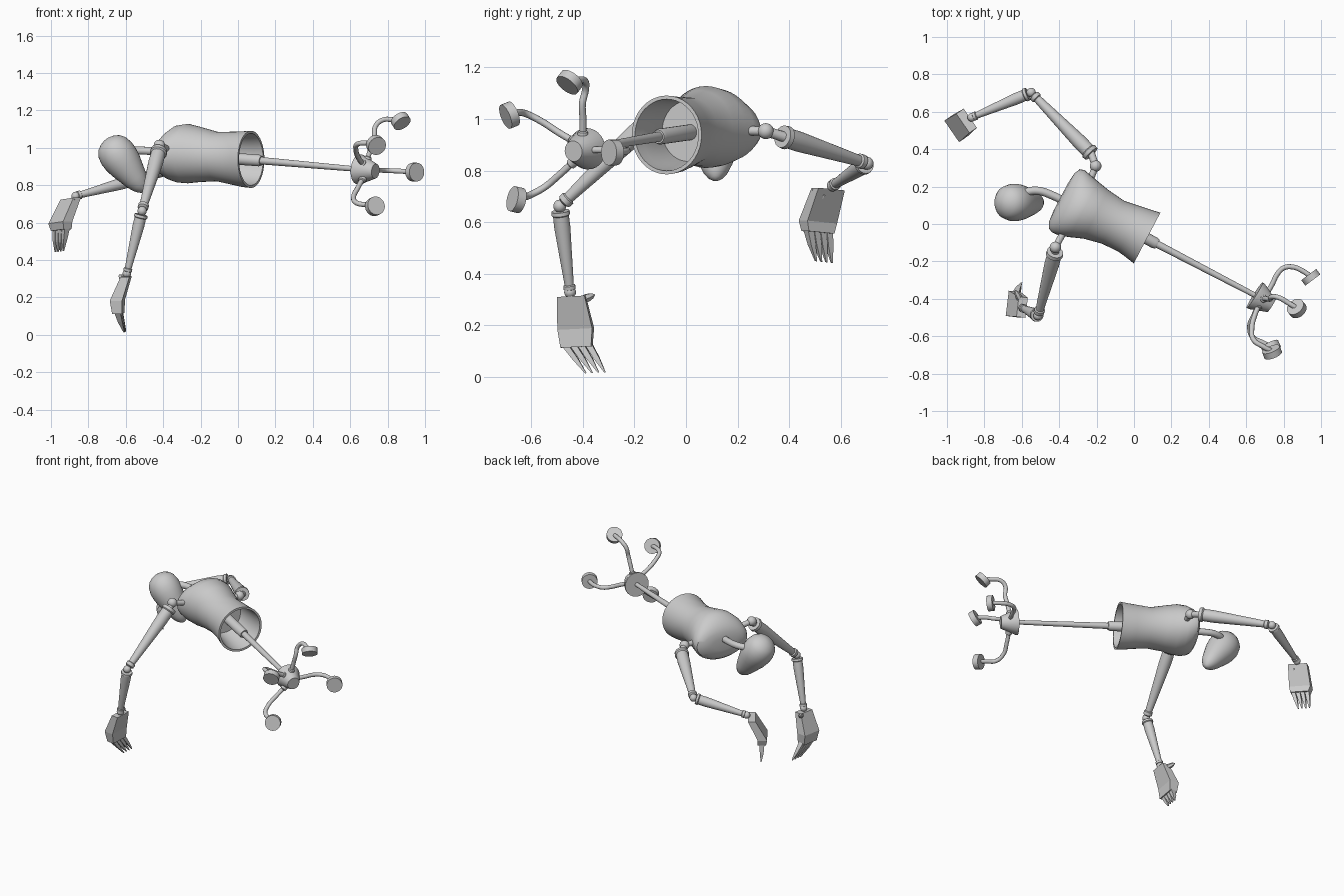
import bpy, bmesh
from math import sin, cos, pi, radians
from mathutils import Vector as V

if "Cube" in bpy.data.objects:
    bpy.data.objects.remove(bpy.data.objects["Cube"])


def finish(name, bm, smooth=True):
    bmesh.ops.recalc_face_normals(bm, faces=bm.faces)
    me = bpy.data.meshes.new(name)
    bm.to_mesh(me)
    bm.free()
    ob = bpy.data.objects.new(name, me)
    bpy.context.collection.objects.link(ob)
    if smooth:
        bpy.ops.object.select_all(action='DESELECT')
        ob.select_set(True)
        bpy.context.view_layer.objects.active = ob
        bpy.ops.object.shade_smooth_by_angle(angle=radians(35))
    return ob


def loft(name, rings, smooth=True):
    """Skin a list of rings and cap both ends."""
    bm = bmesh.new()
    vs = [[bm.verts.new(p) for p in r] for r in rings]
    n = len(vs[0])
    for a, b in zip(vs, vs[1:]):
        for i in range(n):
            j = (i + 1) % n
            bm.faces.new((a[i], a[j], b[j], b[i]))
    bm.faces.new(vs[0])
    bm.faces.new(vs[-1])
    return finish(name, bm, smooth)


def lathe(name, p0, p1, profile, n=24):
    """Turned part on the line p0-p1; profile = (fraction, radius)."""
    p0, p1 = V(p0), V(p1)
    q = (p1 - p0).to_track_quat('Z', 'Y')
    return loft(name, [[p0.lerp(p1, t) + q @ V((r * cos(2 * pi * i / n), r * sin(2 * pi * i / n), 0))
                        for i in range(n)] for t, r in profile])


def ball(name, p, r):
    bm = bmesh.new()
    bmesh.ops.create_uvsphere(bm, u_segments=20, v_segments=12, radius=r)
    bmesh.ops.translate(bm, verts=bm.verts, vec=V(p))
    return finish(name, bm)


def tube(name, pts, r):
    """Bent tube through the points."""
    cu = bpy.data.curves.new(name, 'CURVE')
    cu.dimensions = '3D'
    cu.bevel_depth = r
    cu.bevel_resolution = 3
    cu.use_fill_caps = True
    cu.resolution_u = 8
    sp = cu.splines.new('BEZIER')
    sp.bezier_points.add(len(pts) - 1)
    for b, p in zip(sp.bezier_points, pts):
        b.co = p
        b.handle_left_type = b.handle_right_type = 'AUTO'
    ob = bpy.data.objects.new(name, cu)
    bpy.context.collection.objects.link(ob)
    return ob


# Hollow torso: sections (distance from waist, side shift, centre z, side radius, z radius)
mouth = V((0.07, -0.075, 0))
axis = V((0.885, -0.465, 0)).normalized()
side = V((0.465, 0.885, 0)).normalized()
sections = [(.0, 0, .938, .153, .153), (.05, 0, .939, .144, .149), (.1, 0, .943, .136, .143),
            (.2, -.01, .953, .129, .132), (.3, -.015, .964, .146, .147), (.37, -.022, .969, .167, .159),
            (.425, -.025, .967, .182, .153), (.465, -.022, .959, .188, .132),
            (.49, -.02, .953, .178, .108), (.505, -.02, .95, .145, .078), (.511, -.02, .948, .08, .04)]


def section(s, shift, z, ra, rb, inset=0, n=40):
    c = mouth - axis * s + side * shift + V((0, 0, z))
    return [c + side * (ra - inset) * cos(2 * pi * i / n) + V((0, 0, (rb - inset) * sin(2 * pi * i / n)))
            for i in range(n)]


inner = [section(*s, inset=.014) for s in reversed(sections[:4])]
loft("torso", inner + [section(*s) for s in sections])

# Spine rod and socket
pelvis, tip = V((.645, -.38, .885)), V((.735, -.437, .875))
lathe("spine_socket", (-.13, .025, .95), (.125, -.108, .931),
      [(0, .031), (.95, .031), (1, .026)])
lathe("spine_rod", (.10, -.095, .933), pelvis, [(0, .02), (1, .014)])

# Pelvis cone
lathe("pelvis", pelvis, tip, [(0, .072), (0, .08), (.12, .08), (1, .04)], 28)

# Bent legs with disc feet: path, disc centre, disc normal
legs = {
    "upper": ([(.69, -.40, .93), (.71, -.40, 1.0), (.728, -.402, 1.06), (.735, -.39, 1.115),
               (.77, -.392, 1.147), (.83, -.425, 1.15), (.87, -.45, 1.145)], (.87, -.452, 1.143), (.45, -.55, -.7)),
    "upper_side": ([(.67, -.43, .91), (.645, -.49, .945), (.63, -.56, .99), (.64, -.62, 1.02),
                    (.69, -.655, 1.025), (.735, -.68, 1.015)], (.738, -.685, 1.015), (.35, -.87, -.35)),
    "outer": ([(.70, -.39, .88), (.74, -.32, .88), (.765, -.27, .88), (.80, -.235, .878),
               (.85, -.23, .876), (.90, -.25, .873), (.945, -.28, .87)], (.945, -.285, .87), (.6, -.8, 0)),
    "lower_side": ([(.67, -.43, .84), (.64, -.49, .785), (.618, -.55, .735), (.635, -.605, .705),
                    (.69, -.635, .695), (.73, -.655, .69)], (.732, -.658, .687), (.4, -.85, .2)),
}
for k, (path, c, nrm) in legs.items():
    tube("leg_" + k, path, .0135)
    h = V(nrm).normalized() * .018
    lathe("foot_" + k, V(c) - h, V(c) + h, [(0, .05), (1, .05)], 28)
    lathe("leg_root_" + k, path[0], path[1], [(-.2, .024), (.3, .02), (.35, .013)], 16)

# Head and curved neck
lathe("head", (-.705, .115, 1.046), (-.497, .115, .765),
      [(0, .012), (.02, .04), (.07, .07), (.15, .09), (.27, .1), (.38, .099), (.5, .092), (.63, .079),
       (.76, .066), (.87, .051), (.94, .035), (.985, .018), (1, .005)], 32)
tube("neck", [(-.34, .10, .972), (-.43, .15, .98), (-.53, .178, .985), (-.63, .15, .98)], .022)

# Arm segment with flanged ends
def segment(name, a, b, r0, r1):
    lathe(name, a, b, [(0, r0 * .75), (.0, r0), (.045, r0 * 1.05), (.06, r0 * .88), (.2, r0 * .9),
                       (.93, r1), (.94, r1 * 1.3), (.985, r1 * 1.3), (1, r1 * .8)])


def arm(tag, shoulder, start, elbow, wrist, root):
    shoulder, start, elbow, wrist = map(V, (shoulder, start, elbow, wrist))
    ball("shoulder_ball_" + tag, shoulder, .031)
    lathe("shoulder_pin_" + tag, root, shoulder, [(0, .018), (1, .018)], 16)
    lathe("shoulder_link_" + tag, shoulder, start, [(0, .02), (1.1, .02)], 16)
    u = (elbow - start).normalized()
    segment("upper_arm_" + tag, start, elbow - u * .018, .044, .022)
    ball("elbow_ball_" + tag, elbow, .025)
    f = (wrist - elbow).normalized()
    segment("forearm_" + tag, elbow + f * .02, wrist - f * .008, .035, .018)
    ball("wrist_ball_" + tag, wrist, .023)


# Faceted hand: bent palm, four pointed fingers and a thumb
def hand(tag, rows, w, tips, thumb):
    w = V(w).normalized()
    t = w.cross(V((0, 0, 1))).normalized()

    def quad(c, hw, ht):
        c = V(c)
        return [c + w * a * hw + t * b * ht for a, b in ((-1, -1), (1, -1), (1, 1), (-1, 1))]
    loft("palm_" + tag, [quad(*r) for r in rows], False)
    base, hw, ht = V(rows[-1][0]), rows[-1][1], rows[-1][2]
    for i in range(4):
        k = (i - 1.5) / 1.5
        a = base + w * k * hw * .76 + V((0, 0, .012))
        b = V(tips) + w * k * hw * .62
        m = a.lerp(b, .5) - (V(tips) - base).cross(w).normalized() * .002
        loft(f"finger_{tag}_{i + 1}", [quad(a, .014, .017), quad(m, .0115, .012), quad(b, .003, .003)], False)
    lathe("thumb_" + tag, thumb[0], thumb[1], [(0, .016), (.5, .017), (.8, .012), (1, .003)], 6)


arm("right", (-.42, -.125, 1.012), (-.422, -.15, .985), (-.513, -.49, .662), (-.594, -.45, .328),
    (-.37, -.03, .99))
hand("right", [((-.598, -.445, .312), .054, .024), ((-.645, -.428, .185), .068, .033),
               ((-.64, -.425, .115), .06, .026)], (.12, 1, .05), (-.605, -.352, .015),
     ((-.605, -.41, .295), (-.635, -.355, .318)))

arm("left", (-.205, .31, .953), (-.228, .375, .932), (-.55, .703, .828), (-.868, .57, .742),
    (-.24, .22, .955))
hand("left", [((-.895, .552, .728), .062, .024), ((-.95, .512, .60), .07, .03),
              ((-.945, .512, .56), .06, .026)], (-.55, .8, -.08), (-.955, .535, .445),
     ((-.885, .535, .70), (-.875, .49, .728)))
